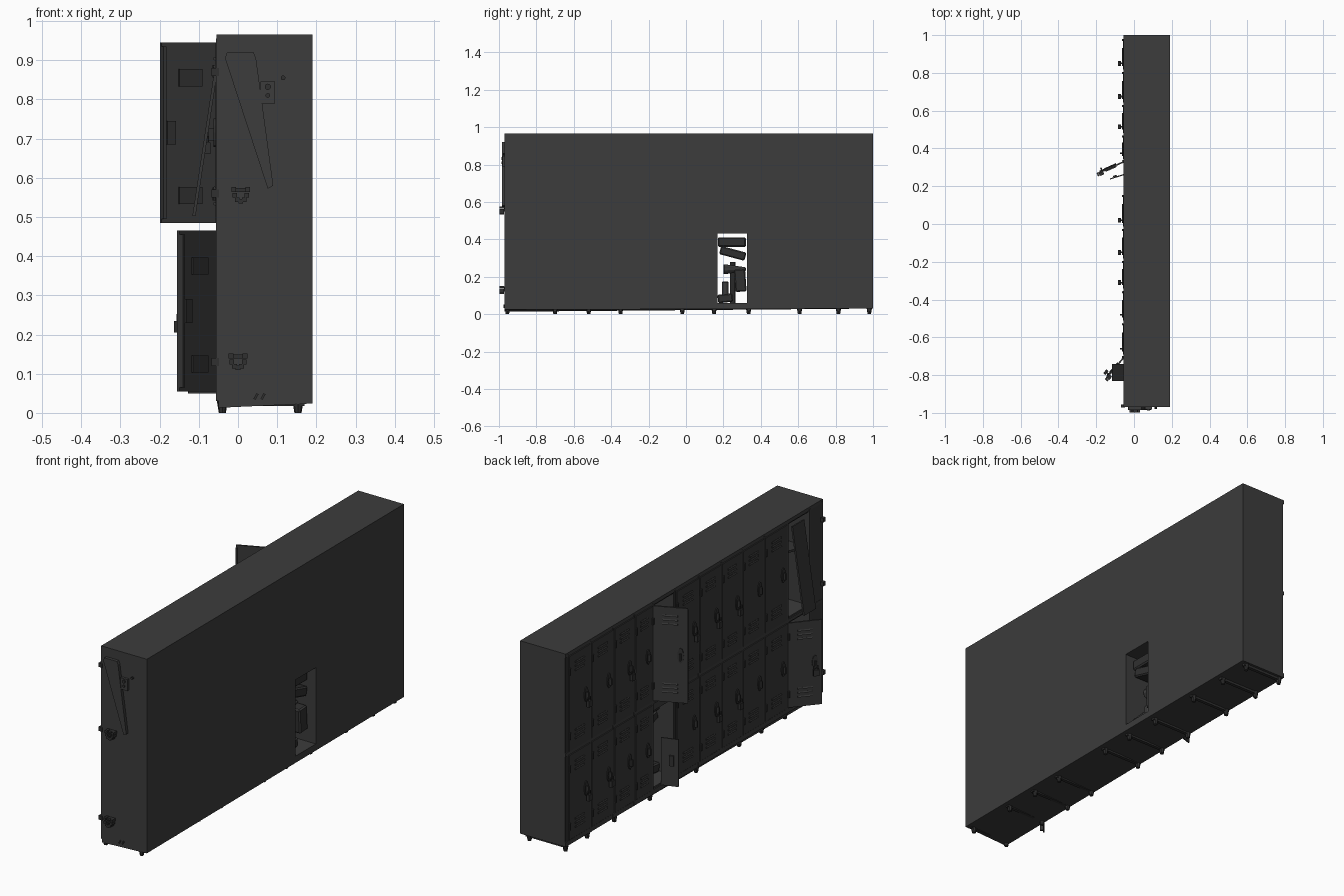
import bpy, bmesh, math, random
from mathutils import Matrix, Vector

random.seed(4)
if "Cube" in bpy.data.objects:
    bpy.data.objects.remove(bpy.data.objects["Cube"])


def material(name, v):
    m = bpy.data.materials.new(name)
    m.use_nodes = True
    col = (v, v, v, 1)
    m.diffuse_color = col
    bsdf = m.node_tree.nodes["Principled BSDF"]
    bsdf.inputs["Base Color"].default_value = col
    bsdf.inputs["Roughness"].default_value = 0.8
    return m


MATS = [material("charcoal steel", 0.045), material("dark door steel", 0.039),
        material("blackened hardware", 0.03)]
STEEL, DOOR, HARD = range(3)


def tag(verts, mat):
    for f in {f for v in verts for f in v.link_faces}:
        f.material_index = mat


def box(bm, lo, hi, mat=STEEL, rot=None):
    lo, hi = Vector(lo), Vector(hi)
    m = Matrix.Translation((lo + hi) / 2) @ (rot or Matrix()) @ Matrix.Diagonal((*(hi - lo), 1))
    tag(bmesh.ops.create_cube(bm, size=1, matrix=m)["verts"], mat)


def rod(bm, centre, radius, depth, axis="Z", mat=HARD, sides=10, tip=None, scale=(1, 1, 1)):
    rot = {"X": Matrix.Rotation(math.pi / 2, 4, "Y"),
           "Y": Matrix.Rotation(math.pi / 2, 4, "X"), "Z": Matrix()}[axis]
    m = Matrix.Translation(centre) @ Matrix.Diagonal((*scale, 1)) @ rot
    r = bmesh.ops.create_cone(bm, cap_ends=True, segments=sides, radius2=radius,
                              radius1=radius if tip is None else tip, depth=depth, matrix=m)
    tag(r["verts"], mat)


def finish(name, bm, matrix=None):
    me = bpy.data.meshes.new(name)
    bm.to_mesh(me)
    bm.free()
    for m in MATS:
        me.materials.append(m)
    ob = bpy.data.objects.new(name, me)
    bpy.context.collection.objects.link(ob)
    if matrix:
        ob.matrix_world = matrix
    return ob


# Layout of the row, doors along the -x side
FRONT, BACK = -0.05, 0.19
COLUMNS = [0.985, 0.81, 0.635, 0.475, 0.335, 0.16, -0.02, -0.19, -0.35, -0.52, -0.70, -0.87]
UPPER, LOWER = (0.485, 0.945), (0.055, 0.465)

# Cabinet body, with open compartments and a broken back panel cut out
bm = bmesh.new()
box(bm, (FRONT, -0.97, 0.03), (BACK, 1.0, 0.965))
for v in bm.verts:
    if v.co.z < 0.1 and v.co.y < 0:
        v.co.z = 0.013 if v.co.x < 0 else 0.024
body = finish("cabinet_body", bm)
cuts = [((-0.1, 0.168, 0.06), (0.3, 0.325, 0.43)),
        ((-0.1, 0.168, 0.49), (0.175, 0.325, 0.94)),
        ((-0.1, -0.865, 0.06), (0.175, -0.705, 0.46)),
        ((-0.1, -0.865, 0.49), (0.175, -0.705, 0.94))]
for lo, hi in cuts:
    bm = bmesh.new()
    box(bm, lo, hi)
    cutter = finish("compartment_cutter", bm)
    cutter.hide_render = True
    mod = body.modifiers.new("compartment", "BOOLEAN")
    mod.object, mod.solver = cutter, "EXACT"
    bpy.context.view_layer.objects.active = body
    bpy.ops.object.modifier_apply(modifier=mod.name)
    bpy.data.objects.remove(cutter)

# Front frame: posts between the columns and horizontal rails
bm = bmesh.new()
for y in COLUMNS + [-0.965]:
    box(bm, (FRONT - 0.006, y - 0.005, 0.03), (FRONT + 0.002, y + 0.005, 0.955))
for z0, z1 in ((0.03, 0.052), (0.467, 0.483), (0.947, 0.965)):
    box(bm, (FRONT - 0.005, -0.97, z0), (FRONT + 0.002, 1.0, z1))
box(bm, (FRONT - 0.004, -0.965, 0.05), (FRONT + 0.002, -0.87, 0.95), DOOR)
finish("front_frame", bm)


def locker_door(name, hinge_y, width, span, angle=0, padlock=False):
    """Hinge on the +y edge, handle on the free edge."""
    bm = bmesh.new()
    z0, z1 = span
    mid, h = (z0 + z1) / 2, z1 - z0
    box(bm, (-0.008, -width, z0), (0, 0, z1), DOOR)
    # Folded lips on the inside
    if angle:
        for y0, y1 in ((-width, -width + 0.008), (-0.008, 0)):
            box(bm, (0, y0, z0 + 0.01), (0.012, y1, z1 - 0.01), DOOR)
        for z in (z0 + 0.07, z1 - 0.09):
            box(bm, (0, -width * 0.7, z - 0.022), (0.006, -width * 0.3, z + 0.022), HARD)
        box(bm, (0, -width + 0.01, mid - 0.03), (0.014, -width + 0.035, mid + 0.03), HARD)
    # Louvres at the top and bottom
    tilt = Matrix.Rotation(math.radians(25), 4, "Y")
    for base in (z0 + 0.045, z1 - 0.085):
        for i in range(3):
            z = base + i * 0.02
            box(bm, (-0.013, -width * 0.72, z), (-0.005, -width * 0.28, z + 0.007), DOOR, tilt)
    # Handle plate, lever and hinge barrels
    y = -width + 0.032
    rod(bm, (-0.009, y, mid), 0.014, 0.007, "X", HARD, 12, scale=(1, 1, 2.6))
    box(bm, (-0.025, y - 0.004, mid - 0.02), (-0.008, y + 0.004, mid + 0.012), HARD)
    for z in (z0 + 0.16 * h, z1 - 0.16 * h):
        rod(bm, (-0.009, -0.003, z), 0.006, 0.032)
    if padlock:
        box(bm, (-0.034, y - 0.013, mid - 0.055), (-0.02, y + 0.013, mid - 0.025), HARD)
        for s in (-1, 1):
            rod(bm, (-0.027, y + s * 0.008, mid - 0.018), 0.003, 0.02, sides=6)
    place = Matrix.Translation((FRONT, hinge_y, 0)) @ Matrix.Rotation(math.radians(angle), 4, "Z")
    finish(name, bm, place)


# Doors; some hang open and one is missing
OPEN = {(4, "upper"): -66, (10, "lower"): -40}
MISSING = {(4, "lower"), (10, "upper")}
for i, (a, b) in enumerate(zip(COLUMNS[:-1], COLUMNS[1:])):
    for level, span in (("upper", UPPER), ("lower", LOWER)):
        if (i, level) not in MISSING:
            locker_door(f"{level}_door_{i + 1}", a - 0.008, a - b - 0.016, span,
                        OPEN.get((i, level), 0), random.random() < 0.3)

# Torn remnant of the missing lower door
bm = bmesh.new()
box(bm, (-0.006, -0.08, 0.05), (0, 0, 0.28), DOOR)
box(bm, (-0.014, -0.06, 0.15), (-0.005, -0.04, 0.2), HARD)
finish("torn_door_piece", bm, Matrix.Translation((FRONT, 0.26, 0)) @ Matrix.Rotation(math.radians(-72), 4, "Z"))

# Rubbish in the broken compartment: bundles, a bottle and a slumped bag
bm = bmesh.new()
for y, z, dy, dz, a in ((0.245, 0.385, 0.15, 0.05, 0), (0.25, 0.325, 0.14, 0.045, -15),
                        (0.29, 0.18, 0.06, 0.12, 4), (0.21, 0.085, 0.08, 0.045, 6)):
    box(bm, (0.02, y - dy / 2, z - dz / 2), (0.15, y + dy / 2, z + dz / 2), HARD,
        Matrix.Rotation(math.radians(a), 4, "X"))
rod(bm, (0.09, 0.26, 0.24), 0.03, 0.12, "Y", HARD, 8, tip=0.012)
rod(bm, (0.09, 0.21, 0.135), 0.02, 0.08, "Z", HARD, 8)
bmesh.ops.bevel(bm, geom=bm.edges[:], offset=0.006, segments=1, affect="EDGES")
finish("compartment_rubbish", bm)

# Sloping shelf and loose panel in the doorless upper compartment
bm = bmesh.new()
box(bm, (-0.04, -0.862, 0.78), (0.17, -0.708, 0.79), STEEL, Matrix.Rotation(0.2, 4, "X"))
box(bm, (-0.085, -0.83, 0.5), (-0.077, -0.74, 0.92), DOOR, Matrix.Rotation(0.15, 4, "Y"))
finish("collapsed_shelf", bm)

# Feet and cross bars under the row
bm = bmesh.new()
for y in (-0.955, -0.70, -0.52, -0.35, -0.02, 0.15, 0.335, 0.607, 0.815, 0.98):
    box(bm, (FRONT, y - 0.008, 0.018), (0.17, y + 0.008, 0.034), HARD)
    for x in (-0.04, 0.153):
        rod(bm, (x, y, 0.018), 0.015, 0.036, sides=8, tip=0.009)
finish("feet", bm)

# Bent wedge plate on the -y end
bm = bmesh.new()
outline = [(-0.033, 0.905), (-0.028, 0.92), (0.04, 0.92), (0.046, 0.905), (0.09, 0.58), (0.076, 0.572)]
face = bm.faces.new([bm.verts.new((x, -0.969, z)) for x, z in outline])
up = bmesh.ops.extrude_face_region(bm, geom=[face])["geom"]
for v in up:
    if isinstance(v, bmesh.types.BMVert):
        v.co.y = -0.985
bmesh.ops.recalc_face_normals(bm, faces=bm.faces)
finish("bent_wedge", bm)

# Tag and half-round pulls on the -y end
bm = bmesh.new()
box(bm, (0.057, -0.982, 0.79), (0.094, -0.965, 0.845), STEEL)
rod(bm, (0.076, -0.984, 0.832), 0.008, 0.006, "Y")
rod(bm, (0.076, -0.984, 0.81), 0.006, 0.006, "Y")
rod(bm, (0.115, -0.973, 0.855), 0.006, 0.012, "Y")
for x, z in ((0.007, 0.57), (0.0, 0.145)):
    box(bm, (x - 0.022, -0.985, z - 0.006), (x + 0.022, -0.965, z + 0.004), HARD)
    for i in range(7):
        a = math.pi * (1 + i / 6)
        c = Vector((x + 0.018 * math.cos(a), -0.982, z + 0.03 * math.sin(a)))
        box(bm, c - Vector((0.006, 0.016, 0.006)), c + Vector((0.006, 0.01, 0.006)), HARD)
for x in (0.046, 0.064):
    box(bm, (x - 0.003, -0.975, 0.034), (x + 0.003, -0.965, 0.05), HARD, Matrix.Rotation(0.5, 4, "Y"))
for z in (0.87, 0.56, 0.13):
    box(bm, (FRONT - 0.018, -0.972, z - 0.01), (FRONT + 0.002, -0.955, z + 0.01), HARD)
finish("end_fittings", bm)
